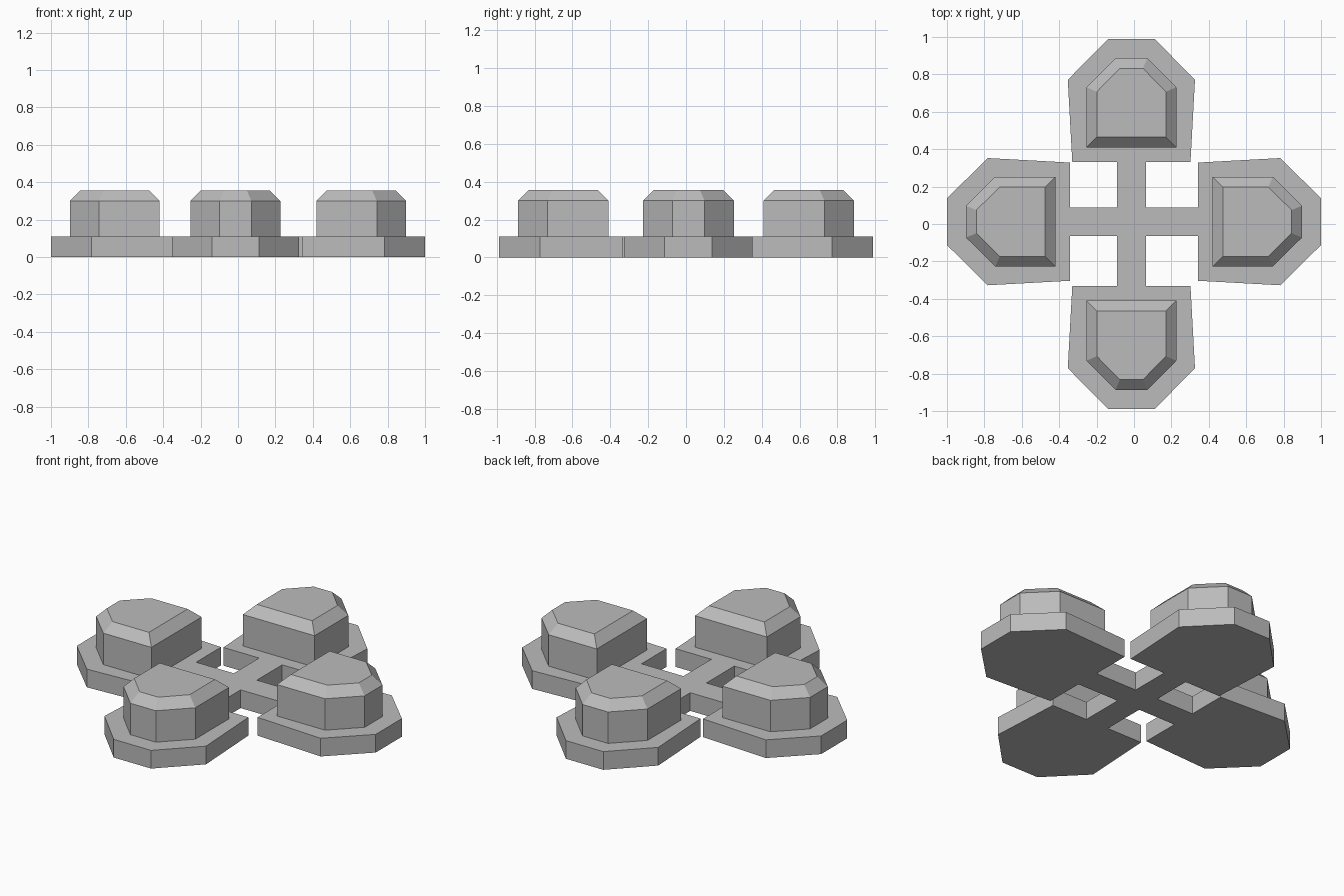
import bpy
import bmesh
from mathutils import Matrix, Vector

if "Cube" in bpy.data.objects:
    bpy.data.objects.remove(bpy.data.objects["Cube"])

BASE_TOP = 0.11
BUTTON_EDGE = 0.30
BUTTON_TOP = 0.355
CENTRE = Vector((-0.014, 0.0125, 0))

grey = bpy.data.materials.new("mid grey")
colour = (0.5, 0.5, 0.5, 1)
grey.use_nodes = True
grey.diffuse_color = colour
grey.node_tree.nodes["Principled BSDF"].inputs["Base Color"].default_value = colour


def make_object(name, bm):
    bmesh.ops.recalc_face_normals(bm, faces=bm.faces[:])
    mesh = bpy.data.meshes.new(name)
    bm.to_mesh(mesh)
    bm.free()
    mesh.materials.append(grey)
    obj = bpy.data.objects.new(name, mesh)
    bpy.context.collection.objects.link(obj)
    return obj


def prism(rings):
    """Closed solid through equal-length rings of points, bottom to top."""
    bm = bmesh.new()
    loops = [[bm.verts.new(p) for p in ring] for ring in rings]
    for low, high in zip(loops, loops[1:]):
        for i in range(len(low)):
            j = (i + 1) % len(low)
            bm.faces.new((low[i], low[j], high[j], high[i]))
    bm.faces.new(loops[0][::-1])
    bm.faces.new(loops[-1])
    return bm


def arm_point(turn, out, side):
    """Place a point on one of four arms: out from the middle, side across it."""
    if turn % 2:
        out -= 0.011
    point = Matrix.Rotation(turn * 1.5707963, 3, "Z") @ Vector((out, side, 0))
    # each arm is offset only sideways from the origin
    point += Vector((CENTRE.x, 0, 0)) if turn % 2 else Vector((0, CENTRE.y, 0))
    return point


def mirrored(half):
    """Half outline on the negative side, completed across the arm."""
    return half + [(out, -side) for out, side in reversed(half)]


def at_height(points, z):
    return [Vector((p.x, p.y, z)) for p in points]


# Base plate: four flared lobes joined by a narrow cross
lobe = mirrored([(0.343, -0.077), (0.343, -0.316), (0.782, -0.34), (1.0, -0.125)])
outline = []
for turn in range(4):
    outline += [arm_point(turn, out, side) for out, side in lobe]
    corner = Matrix.Rotation(turn * 1.5707963, 3, "Z") @ Vector((0.077, 0.077, 0))
    outline.append(corner + CENTRE)
make_object("base_plate", prism([at_height(outline, 0), at_height(outline, BASE_TOP)]))

# Direction buttons: pointed outwards, with a chamfered top
body = mirrored([(0.42, -0.24), (0.742, -0.24), (0.898, -0.085)])
cap = mirrored([(0.475, -0.185), (0.718, -0.185), (0.843, -0.062)])
for turn, place in enumerate(("left", "back", "right", "front")):
    lower = [arm_point(turn, out, side) for out, side in body]
    upper = [arm_point(turn, out, side) for out, side in cap]
    make_object(place + "_button", prism([
        at_height(lower, BASE_TOP),
        at_height(lower, BUTTON_EDGE),
        at_height(upper, BUTTON_TOP),
    ]))
